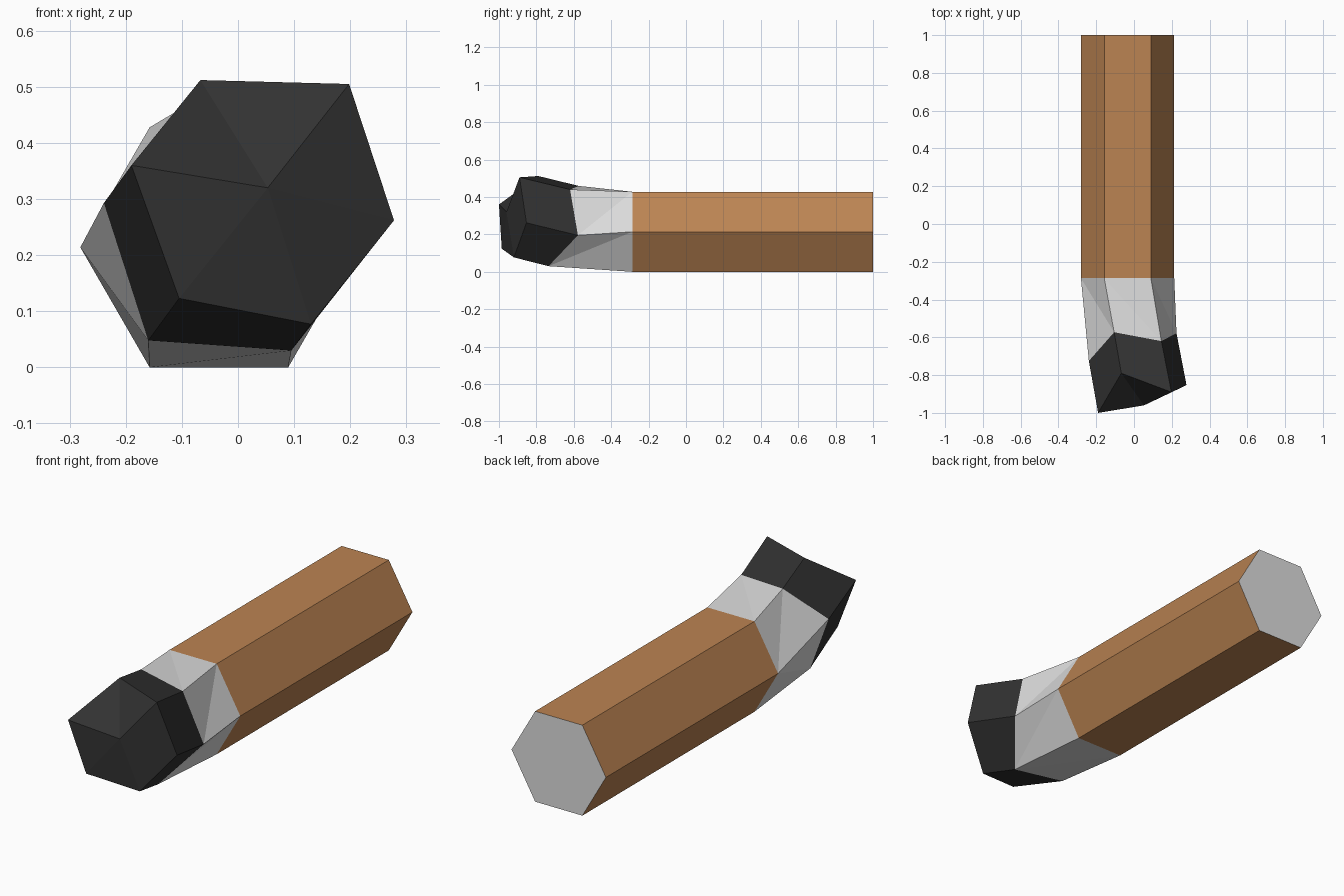
import bpy, bmesh, math

if "Cube" in bpy.data.objects:
    bpy.data.objects.remove(bpy.data.objects["Cube"])


def material(name, rgb):
    m = bpy.data.materials.new(name)
    m.diffuse_color = (*rgb, 1)
    m.use_nodes = True
    m.node_tree.nodes["Principled BSDF"].inputs["Base Color"].default_value = m.diffuse_color
    return m


WOOD = material("brown handle", (0.50, 0.23, 0.085))
GREY = material("light grey", (0.72, 0.72, 0.72))
BLACK = material("charcoal", (0.032, 0.032, 0.032))

# Hexagon rings, ordered left, top left, top right, right, bottom right, bottom left
def hexagon(y, cx=-0.034, cz=0.2139, r=0.247):
    return [(cx + r * math.cos(math.radians(180 - 60 * i)), y,
             cz + r * math.sin(math.radians(180 - 60 * i))) for i in range(6)]


back, mid = hexagon(1.0), hexagon(-0.287)
neck = [(-0.239, -0.725, 0.293), (-0.105, -0.573, 0.459), (0.145, -0.62, 0.44),
        (0.225, -0.578, 0.195), (0.095, -0.735, 0.03), (-0.16, -0.70, 0.048)]
front = [(-0.19, -1.0, 0.36), (-0.067, -0.79, 0.512), (0.198, -0.89, 0.505),
         (0.278, -0.853, 0.262), (0.13, -0.92, 0.077), (-0.105, -0.985, 0.123)]


def tube(name, a, b, mat, hub=None, cap_mat=None, split=False):
    """Six-sided sleeve from ring a to ring b, with optional end closures."""
    bm = bmesh.new()
    va = [bm.verts.new(p) for p in a]
    vb = [bm.verts.new(p) for p in b]
    for i in range(6):
        j = (i + 1) % 6
        if split and i == 5:      # fold the lower left panel from the left corner
            bm.faces.new((va[i], vb[i], va[j]))
            bm.faces.new((va[j], vb[i], vb[j]))
        elif split:
            bm.faces.new((va[i], va[j], vb[j])) if i != 4 else bm.faces.new((va[i], va[j], vb[i]))
            bm.faces.new((va[i], vb[j], vb[i])) if i != 4 else bm.faces.new((va[j], vb[j], vb[i]))
        else:
            bm.faces.new((va[i], va[j], vb[j], vb[i]))
    if cap_mat:
        bm.faces.new(va).material_index = 1
    if hub:
        h = bm.verts.new(hub)
        for i in range(6):
            bm.faces.new((vb[i], vb[(i + 1) % 6], h))
    bmesh.ops.recalc_face_normals(bm, faces=bm.faces)
    # open sleeves: make sure the normals face away from the axis
    f = bm.faces[0] if not hasattr(bm.faces, "ensure_lookup_table") else (bm.faces.ensure_lookup_table() or bm.faces[0])
    if f.normal.x > 0:
        bmesh.ops.reverse_faces(bm, faces=bm.faces)
    me = bpy.data.meshes.new(name)
    bm.to_mesh(me)
    bm.free()
    me.materials.append(mat)
    if cap_mat:
        me.materials.append(cap_mat)
    ob = bpy.data.objects.new(name, me)
    bpy.context.collection.objects.link(ob)
    return ob


# Long wooden shaft with grey back end, bent grey collar, black faceted tip
tube("shaft", back, mid, WOOD, cap_mat=GREY)
tube("collar", mid, neck, GREY, split=True)
tube("tip", neck, front, BLACK, hub=(0.053, -0.96, 0.32))
